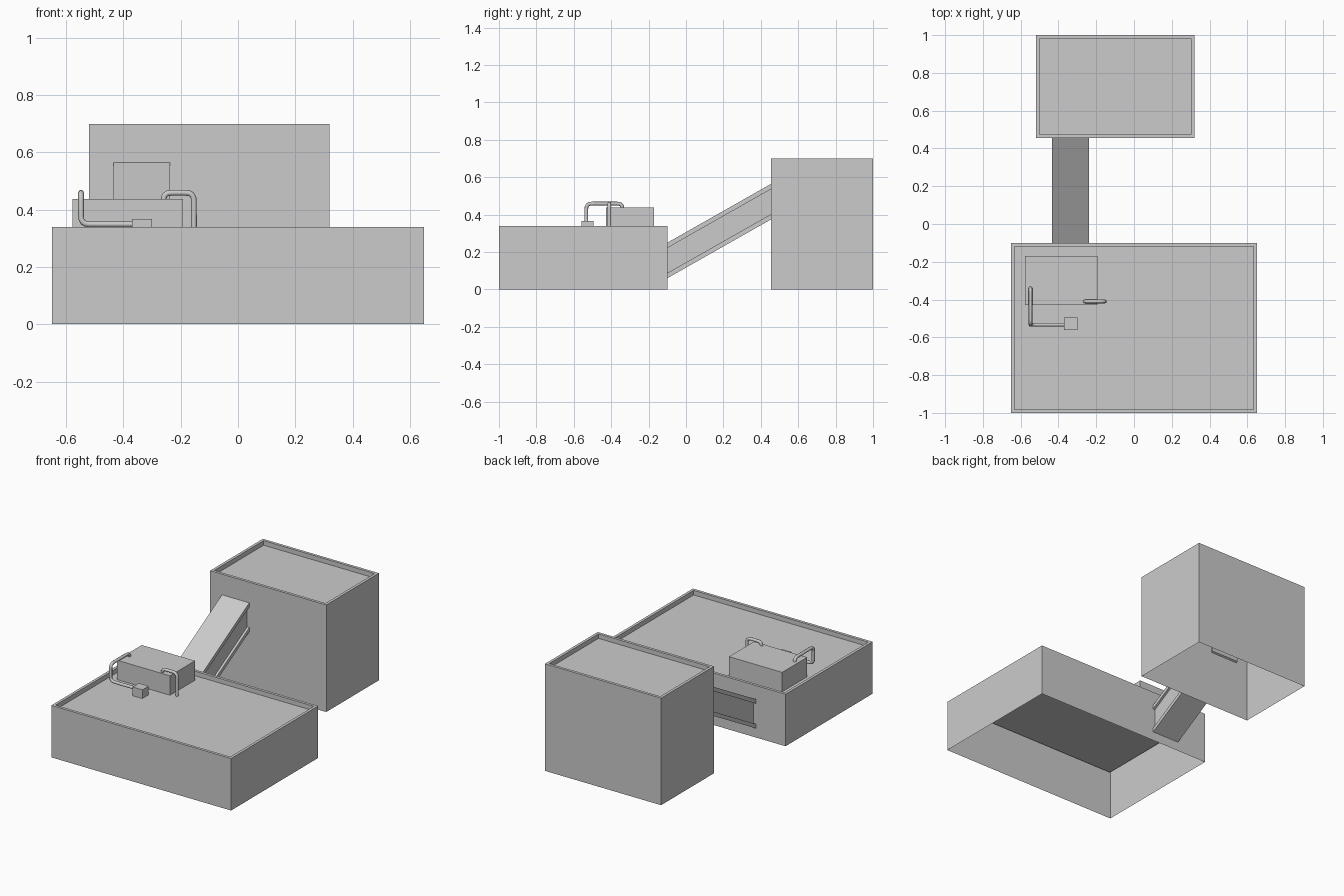
import bpy, bmesh
from mathutils import Vector

if "Cube" in bpy.data.objects:
    bpy.data.objects.remove(bpy.data.objects["Cube"])


def finish(name, bm):
    bmesh.ops.recalc_face_normals(bm, faces=bm.faces)
    me = bpy.data.meshes.new(name)
    bm.to_mesh(me)
    bm.free()
    ob = bpy.data.objects.new(name, me)
    bpy.context.collection.objects.link(ob)
    return ob


def box_bm(x0, x1, y0, y1, z0, z1):
    bm = bmesh.new()
    bmesh.ops.create_cube(bm, size=1)
    for v in bm.verts:
        v.co = ((x0 + x1) / 2 + v.co.x * (x1 - x0),
                (y0 + y1) / 2 + v.co.y * (y1 - y0),
                (z0 + z1) / 2 + v.co.z * (z1 - z0))
    return bm


def building(name, x0, x1, y0, y1, h, rim=0.026, depth=0.03):
    # open-bottomed shell with a sunken roof inside a parapet
    bm = box_bm(x0, x1, y0, y1, 0, h)
    bm.normal_update()
    bottom = [f for f in bm.faces if f.normal.z < -0.9]
    roof = [f for f in bm.faces if f.normal.z > 0.9]
    bmesh.ops.inset_individual(bm, faces=roof, thickness=rim)
    new = bmesh.ops.extrude_discrete_faces(bm, faces=roof)["faces"]
    bmesh.ops.translate(bm, verts=list(new[0].verts), vec=(0, 0, -depth))
    bmesh.ops.delete(bm, geom=bottom, context='FACES')
    bmesh.ops.remove_doubles(bm, verts=bm.verts, dist=1e-5)
    # discrete extrusion already supplies the parapet's inner walls
    return finish(name, bm)


def pipe(name, pts, r=0.01, bend=0.028, steps=4):
    # round tube along a path with rounded corners
    pts = [Vector(p) for p in pts]
    path = [pts[0]]
    for a, b, c in zip(pts, pts[1:], pts[2:]):
        k = min(bend, 0.9 * (a - b).length, 0.9 * (c - b).length)
        s, e = b + (a - b).normalized() * k, b + (c - b).normalized() * k
        for i in range(steps + 1):
            t = i / steps
            path.append(s * (1 - t) ** 2 + b * 2 * t * (1 - t) + e * t * t)
    path.append(pts[-1])
    cu = bpy.data.curves.new(name, 'CURVE')
    cu.dimensions = '3D'
    cu.bevel_depth = r
    cu.bevel_resolution = 2
    cu.use_fill_caps = True
    sp = cu.splines.new('POLY')
    sp.points.add(len(path) - 1)
    for p, co in zip(sp.points, path):
        p.co = (*co, 1)
    ob = bpy.data.objects.new(name, cu)
    bpy.context.collection.objects.link(ob)


# two buildings
building("low_building", -0.65, 0.65, -1.0, -0.1, 0.34)
building("tall_building", -0.52, 0.32, 0.455, 1.0, 0.70)

# sloping connecting passage: flanged cross-section swept between the walls
X0, X1, D, T, H = -0.435, -0.237, 0.015, 0.028, 0.19
section = [(X0, 0), (X1, 0), (X1, T), (X1 - D, T), (X1 - D, H - T), (X1, H - T),
           (X1, H), (X0, H), (X0, H - T), (X0 + D, H - T), (X0 + D, T), (X0, T)]
bm = bmesh.new()
rings = []
for y in (-0.105, 0.465):
    z = 0.06 + (y + 0.1) * 0.567
    rings.append([bm.verts.new((x, y, z + dz)) for x, dz in section])
for r in rings:
    bm.faces.new(r)
n = len(section)
for i in range(n):
    j = (i + 1) % n
    bm.faces.new((rings[0][i], rings[0][j], rings[1][j], rings[1][i]))
finish("sloping_passage", bm)

# rooftop equipment
finish("roof_unit", box_bm(-0.577, -0.192, -0.428, -0.17, 0.31, 0.437))
finish("small_roof_box", box_bm(-0.37, -0.30, -0.56, -0.495, 0.31, 0.367))

# pipes
pipe("long_pipe", [(-0.36, -0.533, 0.349), (-0.548, -0.533, 0.349),
                   (-0.548, -0.533, 0.459), (-0.548, -0.34, 0.459),
                   (-0.548, -0.34, 0.43)])
pipe("short_pipe", [(-0.26, -0.41, 0.43), (-0.26, -0.41, 0.459),
                    (-0.154, -0.41, 0.459), (-0.154, -0.41, 0.305)])
